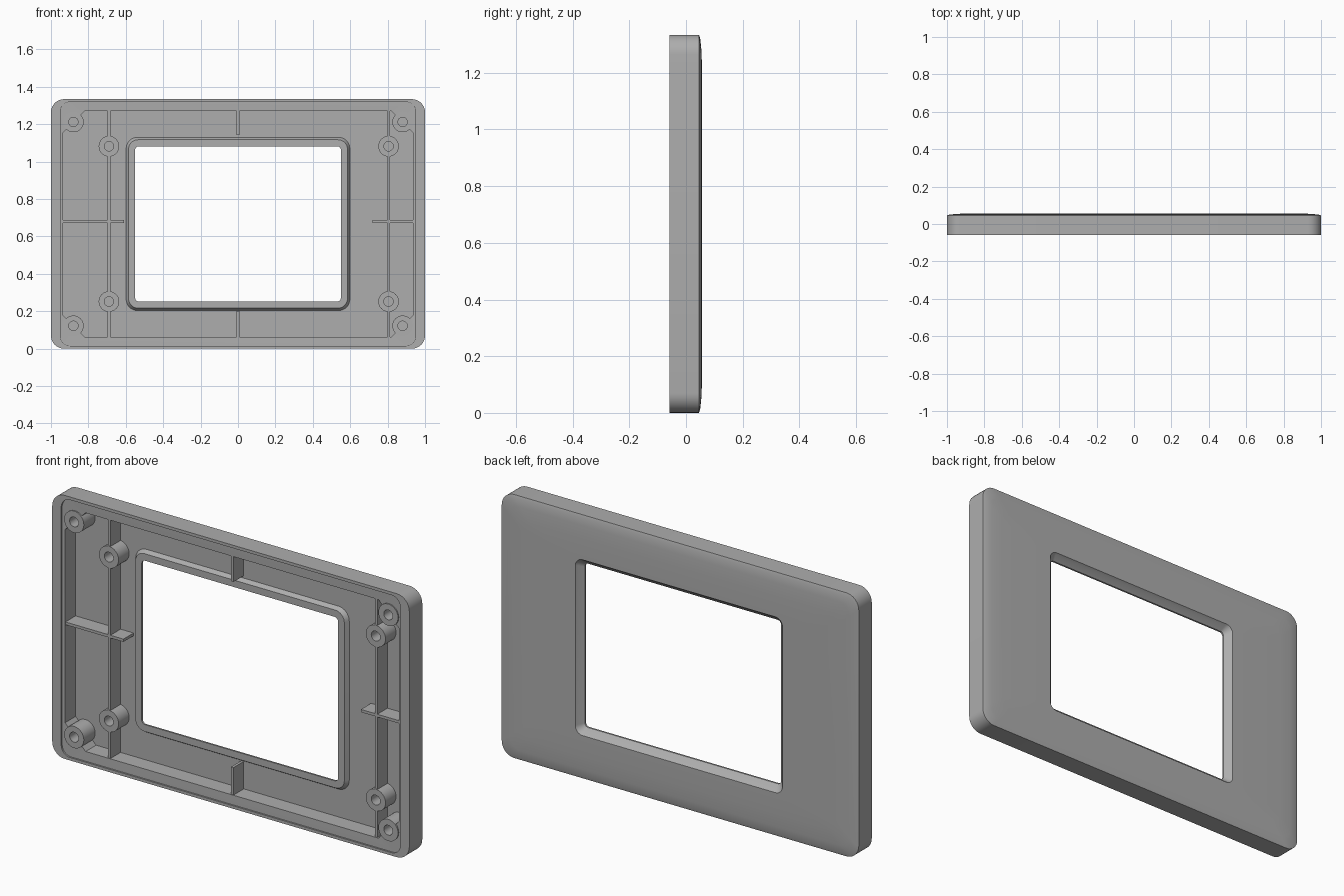
import bpy, bmesh, math
from mathutils import Vector, Matrix

cube = bpy.data.objects.get("Cube")
if cube:
    bpy.data.objects.remove(cube, do_unlink=True)

mat = bpy.data.materials.new("plain grey")
mat.use_nodes = True
GREY = (0.42, 0.42, 0.42, 1)
mat.diffuse_color = GREY
mat.node_tree.nodes["Principled BSDF"].inputs["Base Color"].default_value = GREY

HX, HZ = 1.0, 0.667      # half width and half height
FLOOR, RIB = 0.036, -0.045
STEPS = 8


def finish(bm, name, smooth=True):
    bmesh.ops.recalc_face_normals(bm, faces=bm.faces)
    mesh = bpy.data.meshes.new(name)
    bm.to_mesh(mesh)
    bm.free()
    mesh.materials.append(mat)
    ob = bpy.data.objects.new(name, mesh)
    bpy.context.collection.objects.link(ob)
    if smooth:
        shade(ob)
    return ob


def shade(ob):
    bpy.ops.object.select_all(action='DESELECT')
    ob.select_set(True)
    bpy.context.view_layer.objects.active = ob
    bpy.ops.object.shade_smooth_by_angle(angle=math.radians(30))


def corner_loop(hx, hz, r, y, chamfer=False):
    """Rectangle outline with rounded or straight-cut corners."""
    pts = []
    for k, (sx, sz) in enumerate([(1, 1), (-1, 1), (-1, -1), (1, -1)]):
        c = Vector((sx * (hx - r), y, HZ + sz * (hz - r)))
        ends = [math.pi / 2 * (k + i) for i in (0, 1)]
        dirs = [Vector((math.cos(a), 0, math.sin(a))) for a in ends]
        for i in range(STEPS + 1):
            t = i / STEPS
            if chamfer:
                d = dirs[0].lerp(dirs[1], t)
            else:
                a = math.pi / 2 * (k + t)
                d = Vector((math.cos(a), 0, math.sin(a)))
            pts.append(c + d * r)
    return pts


def inset(dx, dz, r, y, chamfer=False):
    return corner_loop(HX - dx, HZ - dz, r, y, chamfer)


def opening(grow, r, y):
    return corner_loop(0.55 + grow, 0.415 + grow, r, y)


# Frame shell: outlines swept round the wall section
loops = [
    inset(0, 0, 0.07, -0.058),
    inset(0, 0, 0.07, 0.046),
    inset(0.012, 0.012, 0.065, 0.050),
    inset(0.05, 0.05, 0.06, 0.054),
    inset(0.12, 0.12, 0.05, 0.057),
    opening(0.03, 0.04, 0.057),
    opening(0.022, 0.035, 0.045),
    opening(0, 0.02, 0.024),
    opening(0, 0.02, 0.015),
    opening(0.035, 0.05, 0.015),
    opening(0.048, 0.06, FLOOR),
    inset(0.065, 0.063, 0.115, FLOOR, True),
    inset(0.065, 0.063, 0.115, -0.048, True),
    inset(0.05, 0.015, 0.05, -0.050),
    inset(0.05, 0.015, 0.05, -0.058),
]
bm = bmesh.new()
rings = [[bm.verts.new(p) for p in loop] for loop in loops]
for a, b in zip(rings, rings[1:] + rings[:1]):
    for i in range(len(a)):
        j = (i + 1) % len(a)
        bm.faces.new((a[i], a[j], b[j], b[i]))
frame = finish(bm, "frame_shell", False)


def boss(name, x, z, front, r=0.055, bore=0.025, depth=0.07):
    """Screw post: a tube with a blind hole."""
    profile = [(r, FLOOR + 0.004), (r, front), (bore, front), (bore, front + depth)]
    bm = bmesh.new()
    n = 32
    rows = [[bm.verts.new((x + q * math.cos(math.tau * i / n), y,
                           z + q * math.sin(math.tau * i / n))) for i in range(n)]
            for q, y in profile]
    for a, b in zip(rows, rows[1:]):
        for i in range(n):
            j = (i + 1) % n
            bm.faces.new((a[i], a[j], b[j], b[i]))
    bm.faces.new(rows[0])
    bm.faces.new(rows[-1])
    return finish(bm, name)


# Corner posts, with their footprint cleared from the shell
bm = bmesh.new()
turn = Matrix.Rotation(math.pi / 2, 4, 'X')
for sx, side in ((1, "left"), (-1, "right")):
    for sz, level in ((1, "upper"), (-1, "lower")):
        x, z = sx * 0.88, HZ + sz * 0.545
        boss(f"corner_post_{level}_{side}", x, z, -0.055)
        place = Matrix.Translation((x, -0.032, z)) @ turn
        bmesh.ops.create_cone(bm, cap_ends=True, segments=32, radius1=0.054,
                              radius2=0.054, depth=2 * (FLOOR + 0.03), matrix=place)
cutter = finish(bm, "post_cutter", False)
cutter.hide_render = True
mod = frame.modifiers.new("post seats", 'BOOLEAN')
mod.operation = 'DIFFERENCE'
mod.solver = 'EXACT'
mod.object = cutter
bpy.context.view_layer.objects.active = frame
frame.select_set(True)
bpy.ops.object.modifier_apply(modifier=mod.name)
bpy.data.objects.remove(cutter, do_unlink=True)
shade(frame)


def rib(name, x0, x1, z0, z1):
    """Thin stiffening wall standing on the floor."""
    bm = bmesh.new()
    bmesh.ops.create_cube(bm, size=1)
    y0, y1 = RIB, FLOOR + 0.004
    bmesh.ops.scale(bm, vec=(x1 - x0, y1 - y0, z1 - z0), verts=bm.verts)
    bmesh.ops.translate(bm, vec=((x0 + x1) / 2, (y0 + y1) / 2, (z0 + z1) / 2),
                        verts=bm.verts)
    return finish(bm, name, False)


T = 0.007                      # half rib thickness
LOW, HIGH = 0.06, 2 * HZ - 0.06
POST = 0.415                   # inner post distance from the middle

# Upright ribs and inner posts
for x, side in ((0.805, "left"), (-0.69, "right")):
    for s, level in ((1, "upper"), (-1, "lower")):
        boss(f"inner_post_{level}_{side}", x, HZ + s * POST, -0.048)
    stops = [LOW, HZ - POST - 0.05, HZ - POST + 0.05,
             HZ + POST - 0.05, HZ + POST + 0.05, HIGH]
    for i in range(0, 6, 2):
        rib(f"upright_rib_{side}_{i // 2 + 1}", x - T, x + T, stops[i], stops[i + 1])

# Cross ribs and short middle ribs
rib("cross_rib_right", -0.94, -0.61, 0.68 - T, 0.68 + T)
rib("cross_rib_left", 0.72, 0.94, 0.68 - T, 0.68 + T)
rib("middle_rib_upper", -T, T, HZ + 0.475, HIGH)
rib("middle_rib_lower", -T, T, LOW, HZ - 0.465)
